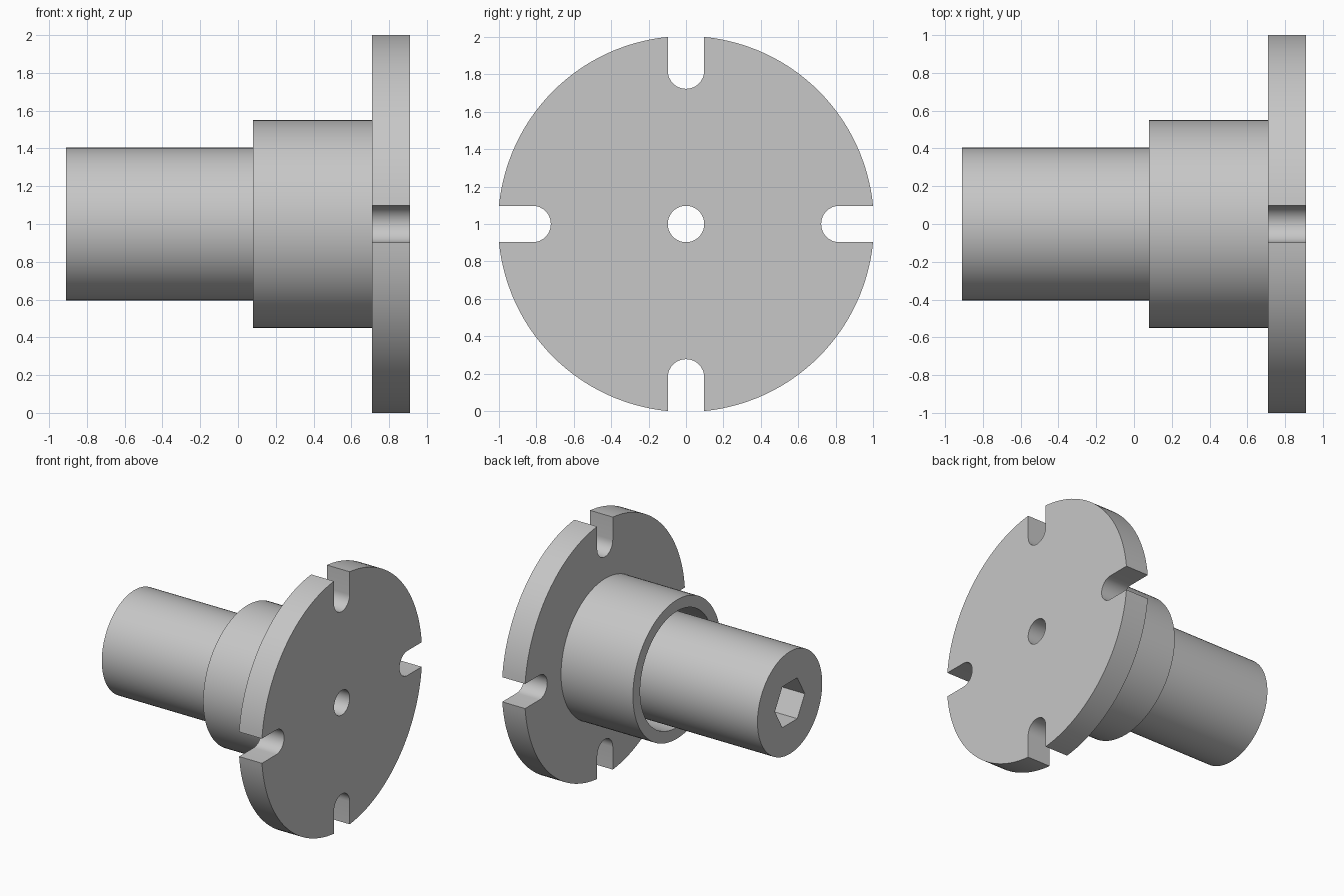
import bpy, bmesh
from math import sin, cos, asin, pi, radians, hypot
from mathutils import Matrix

default_cube = bpy.data.objects.get("Cube")
if default_cube:
    bpy.data.objects.remove(default_cube, do_unlink=True)

# Single grey finish
GREY = (0.57, 0.57, 0.57, 1)
grey = bpy.data.materials.new("grey metal")
grey.use_nodes = True
grey.diffuse_color = GREY
grey.node_tree.nodes["Principled BSDF"].inputs["Base Color"].default_value = GREY

# Maps the profile plane to y/z and the extrusion to x
TO_AXIS = Matrix(((0, 0, 1, 0), (1, 0, 0, 0), (0, 1, 0, 0), (0, 0, 0, 1)))
AXIS_Z = 1.0


def arc(radius, start, end, steps, centre=0.0):
    angles = [start + (end - start) * i / steps for i in range(steps + 1)]
    return [(centre + radius * cos(a), radius * sin(a)) for a in angles]


def ring(radius, sides=96):
    return arc(radius, 0, 2 * pi, sides)[:-1]


def turned(points, angle):
    return [(u * cos(angle) - v * sin(angle), u * sin(angle) + v * cos(angle))
            for u, v in points]


def prism(name, x0, x1, loops):
    """Extrude an outline with holes along the x axis."""
    curve = bpy.data.curves.new(name, "CURVE")
    curve.dimensions = "2D"
    curve.fill_mode = "BOTH"
    curve.extrude = (x1 - x0) / 2
    for loop in loops:
        spline = curve.splines.new("POLY")
        spline.points.add(len(loop) - 1)
        for point, (u, v) in zip(spline.points, loop):
            point.co = (u, v, 0, 1)
        spline.use_cyclic_u = True
    obj = bpy.data.objects.new(name, curve)
    bpy.context.collection.objects.link(obj)
    bpy.ops.object.select_all(action="DESELECT")
    obj.select_set(True)
    bpy.context.view_layer.objects.active = obj
    bpy.ops.object.convert(target="MESH")
    obj = bpy.context.view_layer.objects.active

    bm = bmesh.new()
    bm.from_mesh(obj.data)
    bmesh.ops.remove_doubles(bm, verts=bm.verts, dist=0.0001)
    place = Matrix.Translation(((x0 + x1) / 2, 0, AXIS_Z)) @ TO_AXIS
    bmesh.ops.transform(bm, matrix=place, verts=bm.verts)
    bmesh.ops.recalc_face_normals(bm, faces=bm.faces)
    bm.to_mesh(obj.data)
    bm.free()
    obj.data.materials.clear()
    obj.data.materials.append(grey)
    bpy.ops.object.shade_smooth_by_angle(angle=radians(30))
    return obj


# Flange outline: four round-bottomed slots joined by rim arcs
SLOT = 0.0975
RIM = hypot(1, SLOT)
lip = asin(SLOT / RIM)
quarter = (arc(SLOT, -pi / 2, -3 * pi / 2, 16, centre=0.82)
           + arc(RIM, lip, pi / 2 - lip, 32))
outline = [p for k in range(4) for p in turned(quarter, k * pi / 2)]
prism("flange", 0.71, 0.91, [outline, ring(0.0975, 48)])

# Hollow collar behind the flange
prism("collar", 0.08, 0.71, [ring(0.55), ring(0.46)])

# Shaft with a hexagonal bore
prism("shaft", -0.91, 0.71, [ring(0.405), ring(0.187, 6)])
